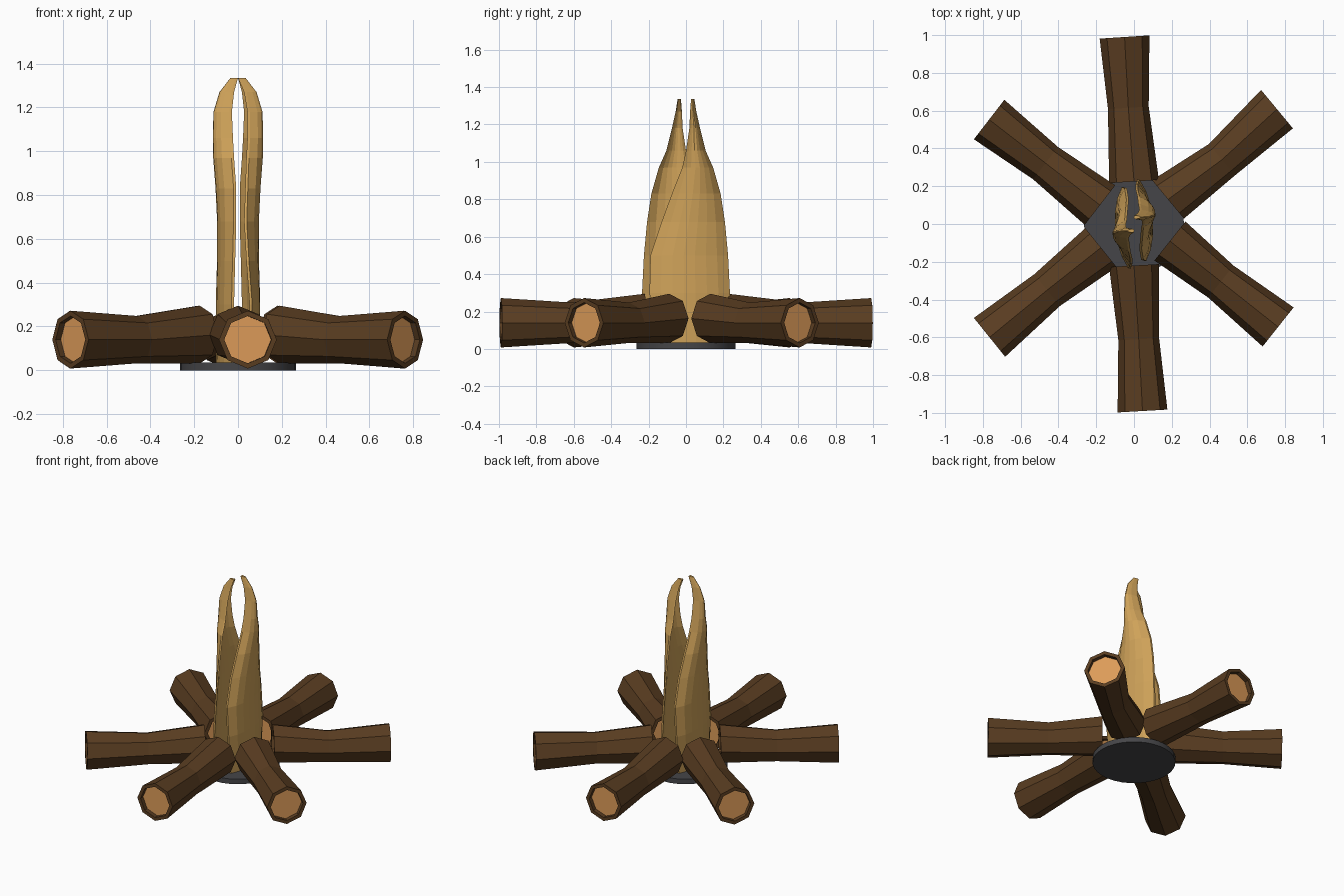
import bpy, bmesh
from math import sin, cos, pi
from mathutils import Vector

if "Cube" in bpy.data.objects:
    bpy.data.objects.remove(bpy.data.objects["Cube"])


def material(name, rgb):
    m = bpy.data.materials.new(name)
    m.diffuse_color = (*rgb, 1)
    m.use_nodes = True
    m.node_tree.nodes["Principled BSDF"].inputs["Base Color"].default_value = m.diffuse_color
    return m


BARK = material("bark", (0.10, 0.046, 0.015))
CUT = material("cut_wood", (0.72, 0.33, 0.10))
FLAME = material("flame", (0.62, 0.36, 0.10))
IRON = material("iron", (0.06, 0.06, 0.065))


def loft(name, rings, mats, cap_mat=0):
    """Skin a list of closed rings and cap both ends."""
    bm = bmesh.new()
    vs = [[bm.verts.new(p) for p in r] for r in rings]
    n = len(rings[0])
    for a, b in zip(vs, vs[1:]):
        for i in range(n):
            j = (i + 1) % n
            bm.faces.new((a[i], a[j], b[j], b[i]))
    for r in (vs[0], vs[-1]):
        bm.faces.new(r).material_index = cap_mat
    bmesh.ops.recalc_face_normals(bm, faces=bm.faces)
    me = bpy.data.meshes.new(name)
    bm.to_mesh(me)
    bm.free()
    for m in mats:
        me.materials.append(m)
    ob = bpy.data.objects.new(name, me)
    bpy.context.collection.objects.link(ob)
    return ob


# Logs: bent octagonal trunks with recessed cut ends
def log(name, inner, mid, outer):
    a, m, b = Vector((*inner, 0.163)), Vector((*mid, 0.14)), Vector((*outer, 0.14))
    d = (b - a)
    d.z = 0
    d.normalize()
    side = Vector((-d.y, d.x, 0))
    up = Vector((0, 0, 1))

    def ring(c, r):
        return [c + r * (cos(i * pi / 4) * side + sin(i * pi / 4) * up) for i in range(8)]

    rings = [ring(a + d * 0.03, 0.108), ring(a, 0.108), ring(a, 0.132),
             ring(m, 0.108),
             ring(b, 0.132), ring(b, 0.108), ring(b - d * 0.03, 0.108)]
    loft(name, rings, [BARK, CUT], 1)


LOGS = [((0.00, 0.225), (-0.03, 0.615), (-0.05, 0.99)),
        ((0.18, 0.13), (0.465, 0.34), (0.757, 0.608)),
        ((0.19, -0.09), (0.46, -0.305), (0.763, -0.545)),
        ((0.00, -0.22), (0.025, -0.61), (0.045, -0.99)),
        ((-0.175, -0.125), (-0.46, -0.35), (-0.765, -0.60)),
        ((-0.18, 0.10), (-0.468, 0.322), (-0.767, 0.553))]
for k, pts in enumerate(LOGS):
    log(f"log_{k + 1}", *pts)

# Flames: crescent sections (z, y_min, y_max, x at y_min, x at y_max, outermost x)
SECTIONS = [(0.03, -0.17, 0.22, 0.065, 0.03, 0.098),
            (0.30, -0.195, 0.235, 0.065, 0.03, 0.10),
            (0.50, -0.19, 0.225, 0.05, 0.025, 0.095),
            (0.68, -0.13, 0.208, 0.04, 0.02, 0.095),
            (0.83, -0.075, 0.185, 0.045, 0.02, 0.102),
            (0.97, -0.02, 0.145, 0.05, 0.03, 0.113),
            (1.06, 0.00, 0.105, 0.055, 0.035, 0.115),
            (1.18, 0.018, 0.075, 0.055, 0.04, 0.112),
            (1.27, 0.022, 0.055, 0.04, 0.03, 0.085),
            (1.335, 0.027, 0.045, 0.012, 0.012, 0.035)]


def flame(name, s):
    rings = []
    for z, y0, y1, xa, xb, xo in SECTIONS:
        outer, inner = [], []
        for i in range(8):
            t = i / 7
            y, base, w = y0 + (y1 - y0) * t, xa + (xb - xa) * t, sin(pi * t)
            x = base + (xo - (xa + xb) / 2) * w ** 0.7
            outer.append((s * x, s * y, z))
            inner.append((s * (x - 0.012 - 0.025 * w), s * y, z))
        rings.append(outer + inner[::-1])
    loft(name, rings, [FLAME])


flame("right_flame", 1)
flame("left_flame", -1)

# Base disc
bpy.ops.mesh.primitive_cylinder_add(vertices=32, radius=0.265, depth=0.035,
                                    location=(0, 0, 0.0175))
disc = bpy.context.object
disc.name = "base_disc"
disc.data.materials.append(IRON)
bpy.ops.object.shade_smooth_by_angle()
